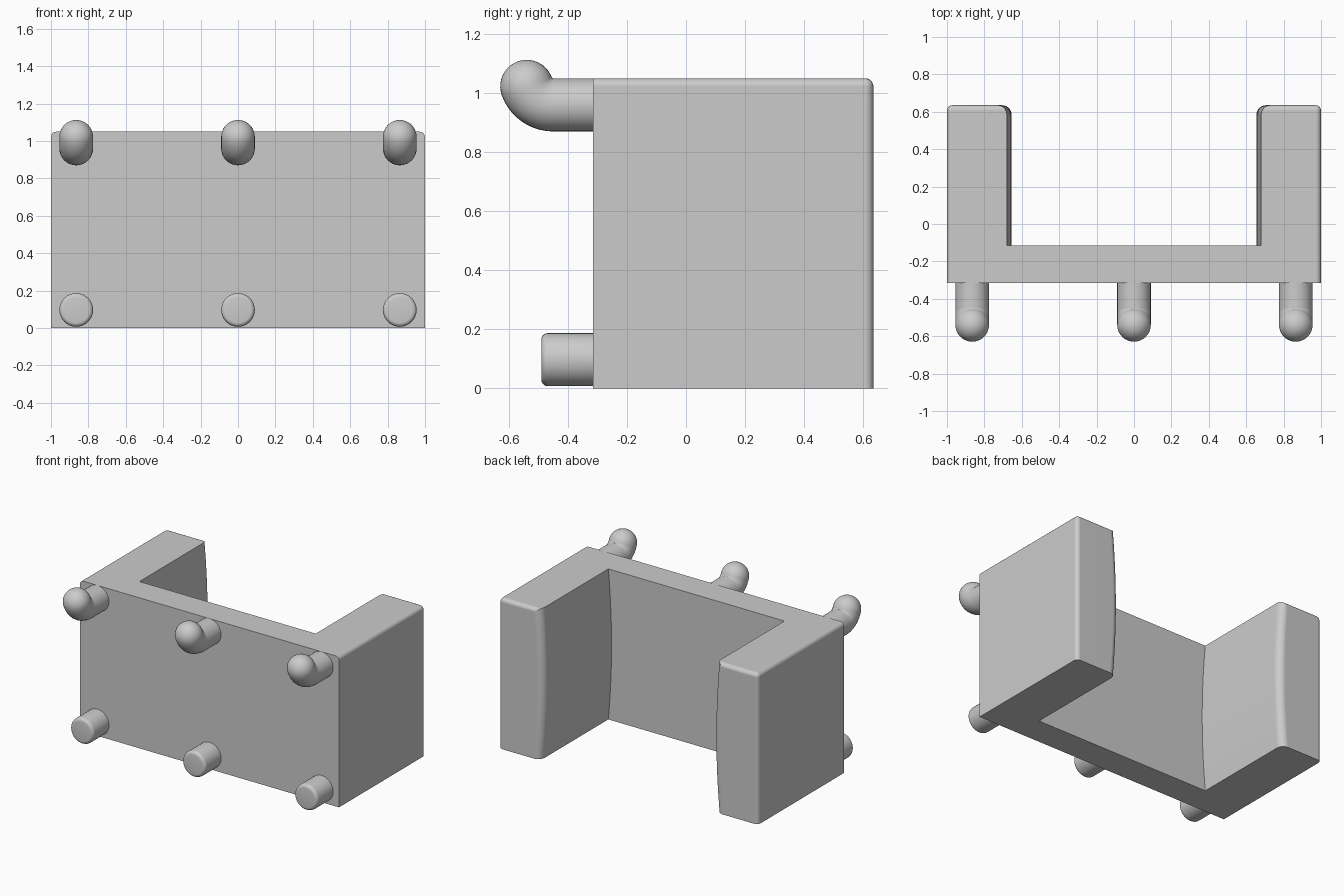
import bpy
import bmesh
from math import sin, cos, pi, radians
from mathutils import Vector

cube = bpy.data.objects.get("Cube")
if cube:
    bpy.data.objects.remove(cube, do_unlink=True)

GREY = (0.6, 0.6, 0.6, 1)
grey = bpy.data.materials.new("light grey plastic")
grey.use_nodes = True
grey.diffuse_color = GREY
grey.node_tree.nodes["Principled BSDF"].inputs["Base Color"].default_value = GREY

FRONT, BACK, TOP = -0.315, 0.635, 1.05
POCKET = -0.115


def finish(bm, name):
    bmesh.ops.recalc_face_normals(bm, faces=bm.faces[:])
    mesh = bpy.data.meshes.new(name)
    bm.to_mesh(mesh)
    bm.free()
    mesh.materials.append(grey)
    obj = bpy.data.objects.new(name, mesh)
    bpy.context.collection.objects.link(obj)
    return obj


def activate(obj):
    bpy.ops.object.select_all(action="DESELECT")
    obj.select_set(True)
    bpy.context.view_layer.objects.active = obj


def loft(bm, rings):
    """Skin a stack of equal rings of points and cap both ends."""
    loops = [[bm.verts.new(p) for p in ring] for ring in rings]
    n = len(loops[0])
    for a, b in zip(loops, loops[1:]):
        for i in range(n):
            j = (i + 1) % n
            bm.faces.new((a[i], a[j], b[j], b[i]))
    bm.faces.new(loops[0])
    bm.faces.new(loops[-1])


# Body block, rounded on the outer top, back top and outer back edges
bm = bmesh.new()
bmesh.ops.create_cube(bm, size=1)
for v in bm.verts:
    v.co = (v.co.x * 2, FRONT if v.co.y < 0 else BACK, TOP if v.co.z > 0 else 0)


def rounded(edge):
    m = (edge.verts[0].co + edge.verts[1].co) / 2
    outer, back, top = abs(m.x) > 0.9, m.y > BACK - 0.01, m.z > TOP - 0.01
    return outer + back + top == 2


bmesh.ops.bevel(bm, geom=[e for e in bm.edges if rounded(e)], offset=0.028,
                segments=5, profile=0.5, affect="EDGES")
body = finish(bm, "holder_body")

# Pocket cutter: bowed side walls and a flared, rounded mouth
LIP = 0.05


def pocket_ring(z):
    w = 0.68 - 0.025 * (1 - (2 * z / TOP - 1) ** 2)
    side = [(w, POCKET)]
    for k in range(8):
        a = pi / 2 * k / 7
        side.append((w + LIP * (1 - cos(a)), BACK - LIP + LIP * sin(a)))
    side.append((w + LIP, 0.8))
    mirrored = [(-x, y) for x, y in reversed(side)]
    return [(x, y, z) for x, y in side + mirrored]


bm = bmesh.new()
loft(bm, [pocket_ring(-0.05 + 1.15 * i / 16) for i in range(17)])
cutter = finish(bm, "pocket_cutter")
cutter.hide_render = True

activate(body)
cut = body.modifiers.new("pocket", "BOOLEAN")
cut.operation = "DIFFERENCE"
cut.solver = "EXACT"
cut.object = cutter
bpy.ops.object.modifier_apply(modifier=cut.name)
bpy.data.objects.remove(cutter, do_unlink=True)
bpy.ops.object.shade_smooth_by_angle(angle=radians(30))
normals = body.modifiers.new("even shading", "WEIGHTED_NORMAL")
normals.keep_sharp = True


# Pegs: round sections swept along a path; angle 0 heads forward, 90 heads up
R = 0.09


def peg(name, x, sections):
    rings = []
    for y, z, angle, r in sections:
        up = Vector((0, sin(angle), cos(angle)))
        centre = Vector((x, y, z))
        rings.append([centre + r * (cos(t) * Vector((1, 0, 0)) + sin(t) * up)
                      for t in (2 * pi * i / 32 for i in range(32))])
    bm = bmesh.new()
    loft(bm, rings)
    obj = finish(bm, name)
    activate(obj)
    bpy.ops.object.shade_smooth_by_angle(angle=radians(35))


# Upper hook: straight stub, upward bend, ball end
BEND, TURN, Z_HOOK = 0.095, radians(70), 0.96
hook = [(FRONT + 0.015, Z_HOOK, 0, R)]
for k in range(11):
    a = TURN * k / 10
    hook.append((-0.45 - BEND * sin(a), Z_HOOK + BEND * (1 - cos(a)), a, R))
end_y, end_z = hook[-1][:2]
for k in range(1, 11):
    b = radians(88) * k / 10
    d = R * sin(b)
    hook.append((end_y - d * cos(TURN), end_z + d * sin(TURN), TURN, R * cos(b)))

# Lower peg: straight stub with a rounded rim
RIM, TIP = 0.022, -0.49
stub = [(FRONT + 0.015, 0.097, 0, R)]
for k in range(6):
    a = pi / 2 * k / 5
    stub.append((TIP + RIM * (1 - sin(a)), 0.097, 0, R - RIM * (1 - cos(a))))

for side, x in (("right", -0.865), ("centre", 0), ("left", 0.865)):
    peg("upper_hook_" + side, x, hook)
    peg("lower_peg_" + side, x, stub)
